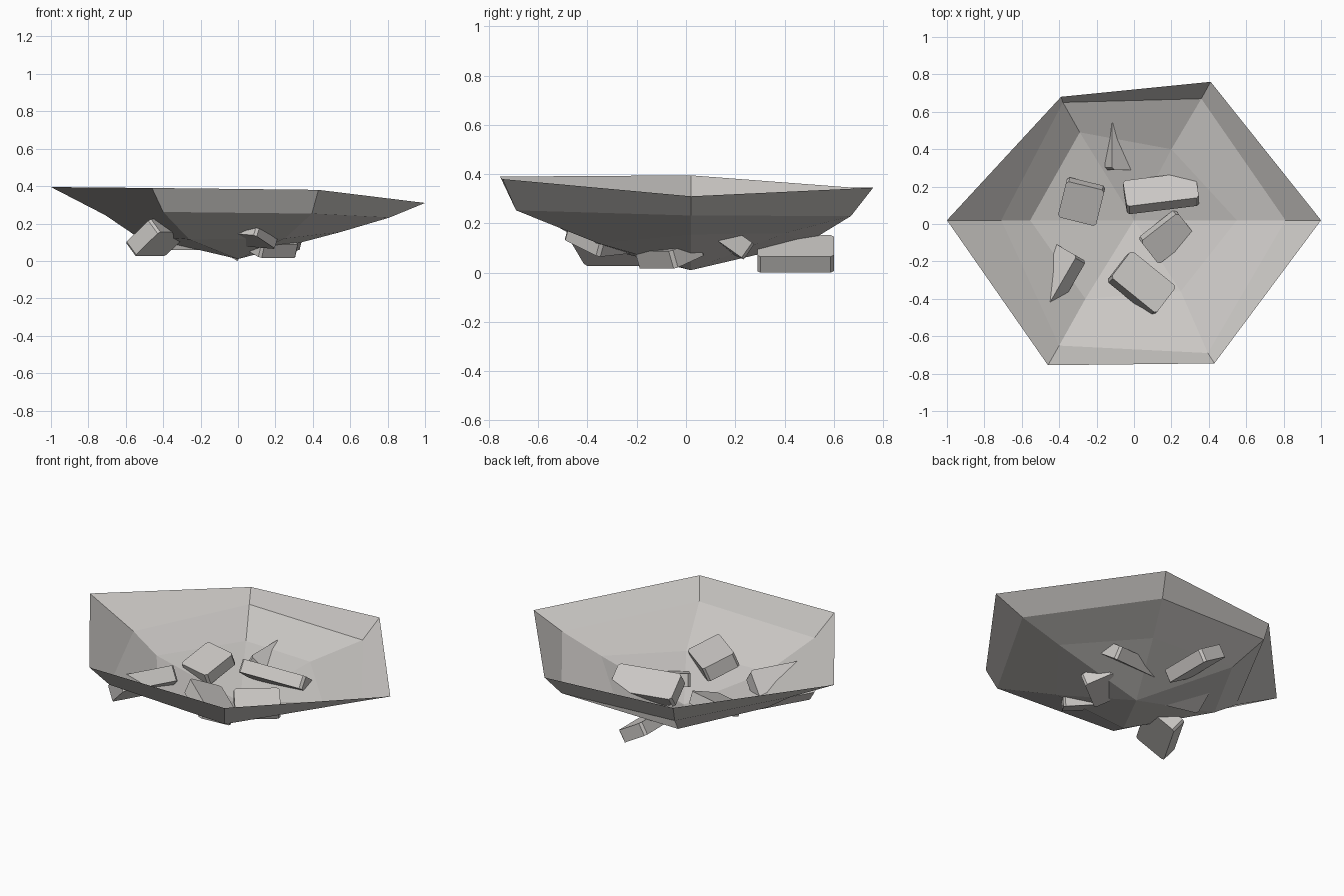
import bpy, bmesh
from math import radians
from mathutils import Matrix, Euler

if "Cube" in bpy.data.objects:
    bpy.data.objects.remove(bpy.data.objects["Cube"])

stone = bpy.data.materials.new("warm_grey_stone")
stone.diffuse_color = (0.6, 0.58, 0.56, 1)
stone.use_nodes = True
stone.node_tree.nodes["Principled BSDF"].inputs["Base Color"].default_value = stone.diffuse_color


def finish(name, bm):
    mesh = bpy.data.meshes.new(name)
    bm.to_mesh(mesh)
    bm.free()
    mesh.materials.append(stone)
    obj = bpy.data.objects.new(name, mesh)
    bpy.context.collection.objects.link(obj)
    return obj


# Crater bowl: three uneven hexagon rings falling to a centre point
rings = [
    [(-1, .02, .395), (-.46, -.755, .39), (.43, -.745, .38),
     (1, .02, .31), (.41, .76, .345), (-.39, .68, .345)],
    [(-.71, .02, .245), (-.40, -.65, .262), (.395, -.69, .253),
     (.81, .02, .232), (.36, .67, .23), (-.38, .65, .255)],
    [(-.555, .02, .14), (-.26, -.40, .115), (.25, -.36, .12),
     (.55, .02, .155), (.2, .4, .16), (-.29, .49, .12)],
]
bm = bmesh.new()
loops = [[bm.verts.new(p) for p in ring] for ring in rings]
centre = bm.verts.new((0, .02, .01))
for i in range(6):
    j = (i + 1) % 6
    for outer, inner in zip(loops, loops[1:]):
        bm.faces.new((outer[i], outer[j], inner[j], inner[i]))
    bm.faces.new((loops[-1][i], loops[-1][j], centre))
finish("crater_bowl", bm)


# Tilted rubble slabs with chamfered upright corners
def slab(name, loc, size, rot):
    bm = bmesh.new()
    bmesh.ops.create_cube(bm, size=1)
    bmesh.ops.scale(bm, vec=size, verts=bm.verts)
    upright = [e for e in bm.edges
               if abs(e.verts[0].co.z - e.verts[1].co.z) > size[2] / 2]
    bmesh.ops.bevel(bm, geom=upright, offset=.013, segments=1, affect='EDGES')
    turn = Euler([radians(a) for a in rot]).to_matrix().to_4x4()
    bm.transform(Matrix.Translation(loc) @ turn)
    finish(name, bm)


slab("long_slab", (.145, .165, .143), (.39, .17, .075), (-35, 3, 7))
slab("left_slab", (-.28, .12, .128), (.21, .21, .07), (20, 0, -14))
slab("front_slab", (.04, -.32, .15), (.31, .195, .085), (-22, 4, -39))
slab("centre_slab", (.175, -.068, .08), (.25, .165, .075), (20, 0, 38))
slab("buried_left_slab", (-.43, -.29, .125), (.33, .2, .09), (-40, 0, 60))
slab("buried_back_slab", (-.06, .445, .076), (.175, .31, .075), (0, 30, 0))
